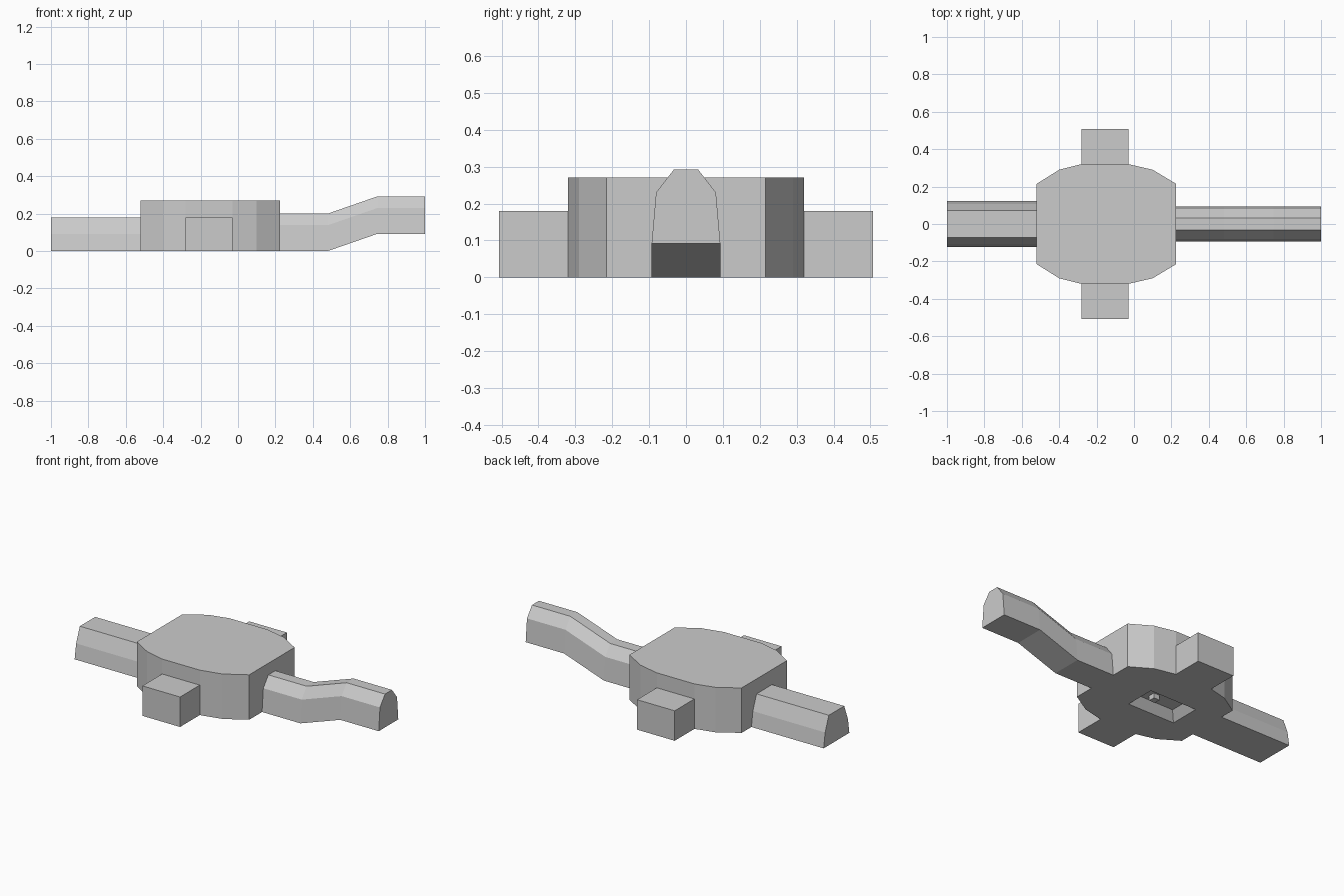
import bpy, bmesh

if "Cube" in bpy.data.objects:
    bpy.data.objects.remove(bpy.data.objects["Cube"])


def loft(name, rings):
    """Closed solid skinned between rings of equal point count."""
    bm = bmesh.new()
    loops = [[bm.verts.new(p) for p in ring] for ring in rings]
    n = len(loops[0])
    for a, b in zip(loops, loops[1:]):
        for i in range(n):
            j = (i + 1) % n
            bm.faces.new((a[i], a[j], b[j], b[i]))
    bm.faces.new(loops[0])
    bm.faces.new(loops[-1])
    bmesh.ops.recalc_face_normals(bm, faces=bm.faces)
    mesh = bpy.data.meshes.new(name)
    bm.to_mesh(mesh)
    bm.free()
    obj = bpy.data.objects.new(name, mesh)
    bpy.context.collection.objects.link(obj)
    return obj


def rect(x0, x1, y0, y1, z):
    return [(x0, y0, z), (x1, y0, z), (x1, y1, z), (x0, y1, z)]


def arm(name, half, path):
    """Sweep a mirrored cross-section (y, z) along (x, z offset) stations."""
    section = half + [(-y, z) for y, z in reversed(half)]
    return loft(name, [[(x, y, z + dz) for y, z in section] for x, dz in path])


# Central faceted body
side = [(-0.52, 0.215), (-0.40, 0.29), (-0.28, 0.32),
        (-0.03, 0.32), (0.10, 0.29), (0.225, 0.215)]
outline = side + [(x, -y) for x, y in reversed(side)]
body = loft("body", [[(x, y, z) for x, y in outline] for z in (0, 0.27)])

# Tapered recess under the body
cutter = loft("recess_cutter", [rect(-0.375, -0.025, -0.11, 0.11, -0.02),
                                rect(-0.32, -0.08, -0.055, 0.055, 0.05)])
cutter.hide_render = True
cutter.hide_set(True)
cut = body.modifiers.new("recess", 'BOOLEAN')
cut.operation = 'DIFFERENCE'
cut.solver = 'EXACT'
cut.object = cutter

# Small peg inside the recess
loft("recess_peg", [rect(-0.165, -0.125, -0.02, 0.02, z) for z in (0.02, 0.06)])

# Side blocks
for label, s in (("front", -1), ("back", 1)):
    loft(label + "_block", [rect(-0.28, -0.03, s * 0.30, s * 0.507, z)
                            for z in (0, 0.18)])

# Straight left arm and cranked right arm
arm("left_arm", [(0.122, 0), (0.108, 0.09), (0.073, 0.18)],
    [(-1.0, 0), (-0.50, 0)])
arm("right_arm", [(0.093, 0), (0.081, 0.138), (0.033, 0.20)],
    [(0.20, 0), (0.48, 0), (0.745, 0.092), (1.0, 0.092)])
